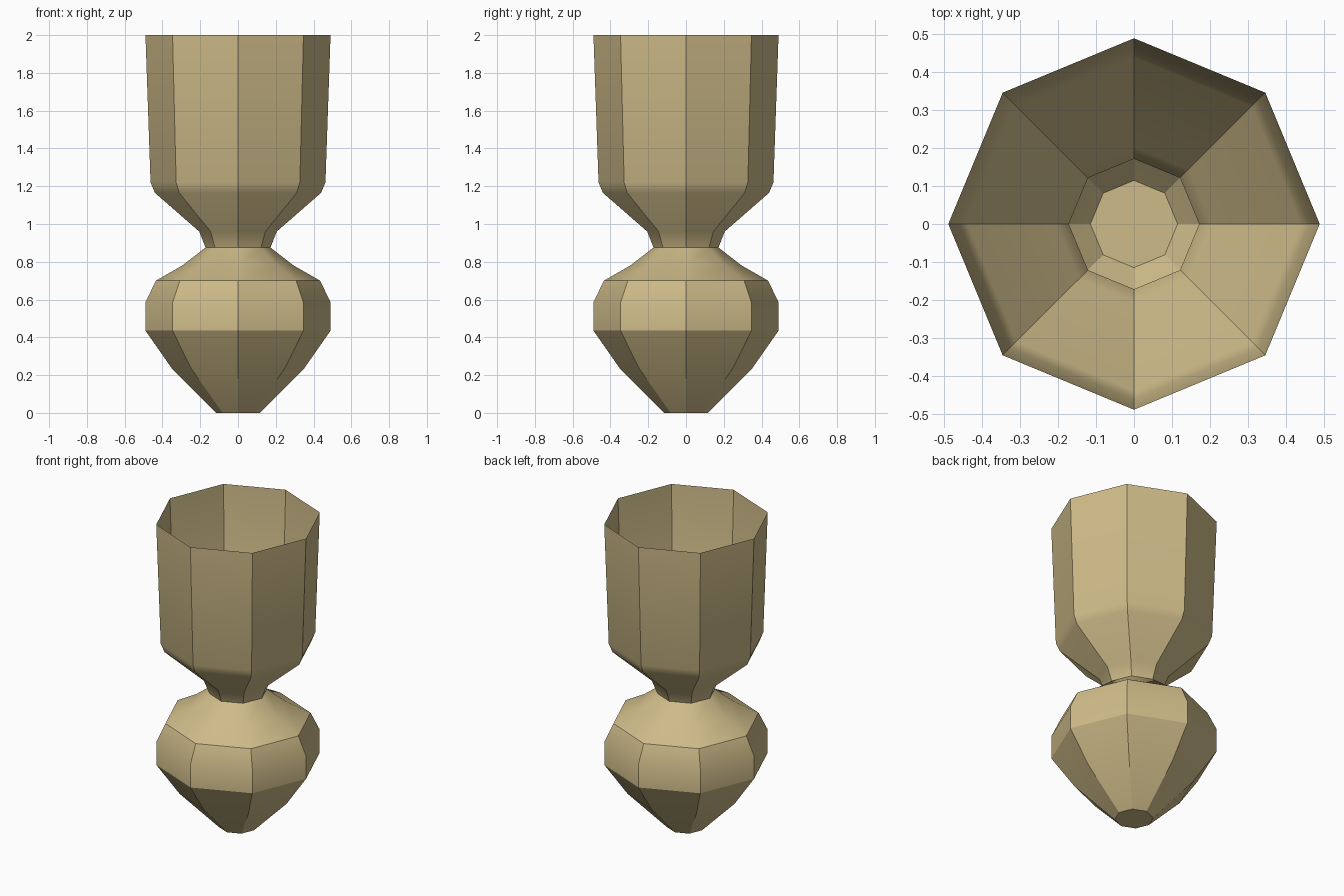
import bpy
import bmesh
from math import cos, sin, radians, tau

cube = bpy.data.objects.get("Cube")
if cube:
    bpy.data.objects.remove(cube, do_unlink=True)

# Single clay colour
clay = bpy.data.materials.new("sandy_clay")
clay.use_nodes = True
color = (0.62, 0.50, 0.25, 1)
clay.diffuse_color = color
clay.node_tree.nodes["Principled BSDF"].inputs["Base Color"].default_value = color

SIDES = 8


def lathe(name, profile):
    """Thin eight-sided shell turned from (radius, height) points, closed underneath."""
    bm = bmesh.new()
    rings = [[bm.verts.new((r * cos(tau * i / SIDES), r * sin(tau * i / SIDES), z))
              for i in range(SIDES)] for r, z in profile]
    for low, high in zip(rings, rings[1:]):
        for i in range(SIDES):
            j = (i + 1) % SIDES
            bm.faces.new((low[i], low[j], high[j], high[i]))
    bm.faces.new(rings[0][::-1])
    mesh = bpy.data.meshes.new(name)
    bm.to_mesh(mesh)
    bm.free()
    obj = bpy.data.objects.new(name, mesh)
    bpy.context.collection.objects.link(obj)
    mesh.materials.append(clay)
    bpy.ops.object.select_all(action='DESELECT')
    obj.select_set(True)
    bpy.context.view_layer.objects.active = obj
    bpy.ops.object.shade_smooth_by_angle(angle=radians(30))
    return obj


# Pointed bulb with a flat foot, rising to the narrow waist
bulb = [(0.115, 0), (0.35, 0.235), (0.49, 0.435), (0.49, 0.585),
        (0.435, 0.70), (0.295, 0.78), (0.172, 0.875)]
# Open cup flaring from the waist to the rim
cup = [(0.205, 0.96), (0.44, 1.165), (0.463, 1.22), (0.49, 2.0)]
lathe("vase_body", bulb + cup)
